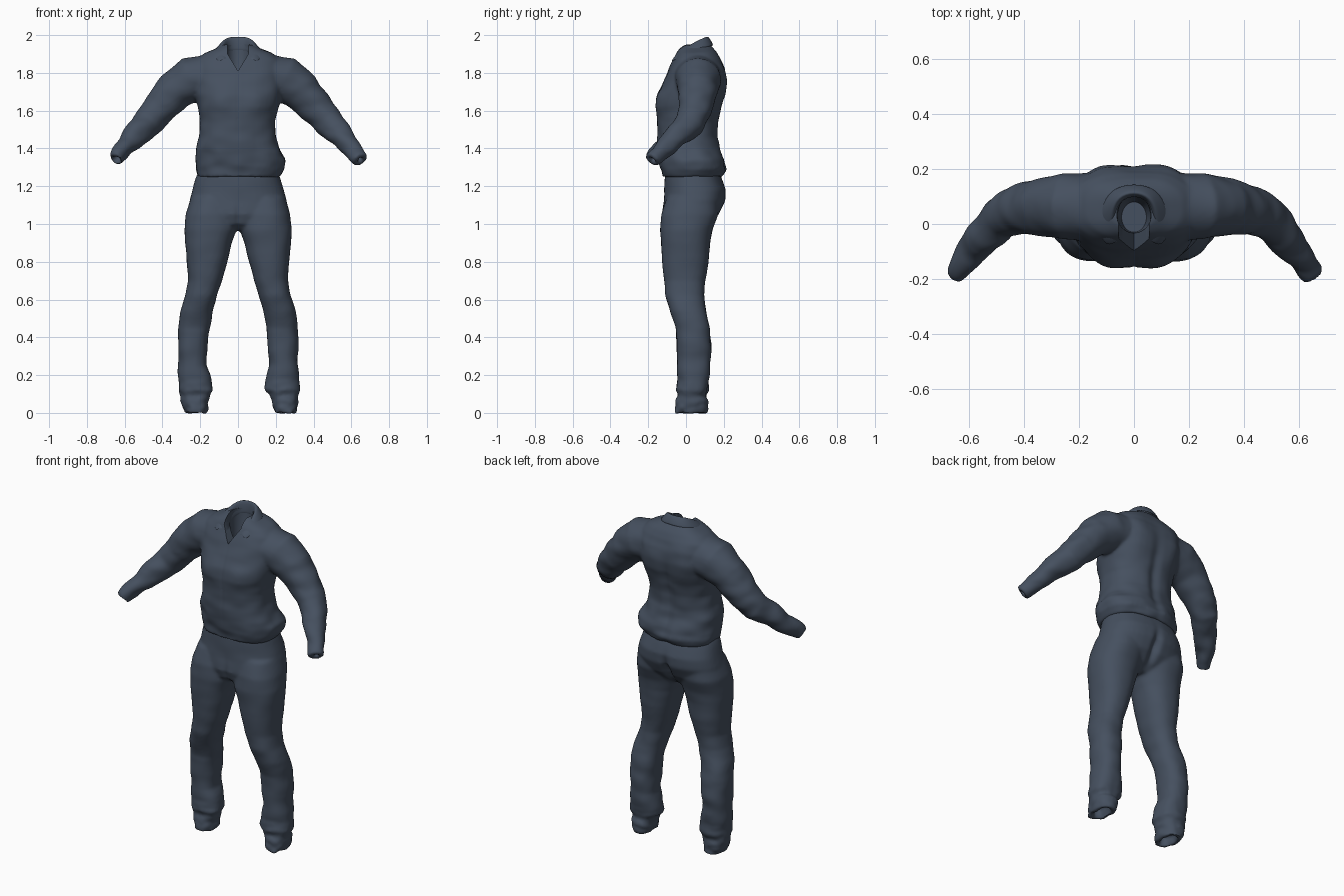
import bpy, bmesh, math
from mathutils import Vector, noise

if "Cube" in bpy.data.objects:
    bpy.data.objects.remove(bpy.data.objects["Cube"])

cloth = bpy.data.materials.new("slate_cloth")
cloth.diffuse_color = (0.06, 0.08, 0.115, 1)
cloth.use_nodes = True
cloth.node_tree.nodes["Principled BSDF"].inputs["Base Color"].default_value = cloth.diffuse_color
N = 40


def loft(bm, rings, power=2.3):
    """Closed skin through rings of (centre, side axis, depth axis)."""
    loops = []
    for c, u, v in rings:
        loop = []
        for i in range(N):
            a = 2 * math.pi * i / N
            p, q = math.cos(a), math.sin(a)
            p = math.copysign(abs(p) ** (2 / power), p)
            q = math.copysign(abs(q) ** (2 / power), q)
            loop.append(bm.verts.new(c + u * p + v * q))
        loops.append(loop)
    for a, b in zip(loops, loops[1:]):
        for i in range(N):
            j = (i + 1) % N
            bm.faces.new((a[i], a[j], b[j], b[i]))
    bm.faces.new(loops[0][::-1])
    bm.faces.new(loops[-1])


def flat_ring(z, x0, x1, y0, y1):
    return (Vector(((x0 + x1) / 2, (y0 + y1) / 2, z)),
            Vector(((x1 - x0) / 2, 0, 0)), Vector((0, (y1 - y0) / 2, 0)))


def make_object(name, bm):
    bmesh.ops.recalc_face_normals(bm, faces=bm.faces)
    me = bpy.data.meshes.new(name)
    bm.to_mesh(me)
    bm.free()
    me.materials.append(cloth)
    ob = bpy.data.objects.new(name, me)
    bpy.context.collection.objects.link(ob)
    return ob


def apply_all(ob):
    bpy.ops.object.select_all(action='DESELECT')
    bpy.context.view_layer.objects.active = ob
    ob.select_set(True)
    for m in list(ob.modifiers):
        bpy.ops.object.modifier_apply(modifier=m.name)


def fuse(ob, smooth):
    """Merge overlapping volumes into one soft skin."""
    r = ob.modifiers.new("fuse", 'REMESH')
    r.mode, r.voxel_size = 'VOXEL', 0.009
    s = ob.modifiers.new("soften", 'SMOOTH')
    s.factor, s.iterations = 0.5, smooth
    apply_all(ob)


def bump(p, c, s):
    return math.exp(-sum(((p[i] - c[i]) / s[i]) ** 2 for i in range(3)))


def sculpt(ob, rule):
    """Push the vertices along their normals by a rule."""
    moves = [(v, v.normal * rule(v.co, v.normal)) for v in ob.data.vertices]
    for v, d in moves:
        v.co += d


def shade(ob):
    apply_all(ob)
    bpy.ops.object.shade_smooth_by_angle(angle=math.radians(50))


# Trousers: pelvis plus two legs with hollow cuffs
bm = bmesh.new()
pelvis = [(1.33, .185, -.10, .15), (1.25, .222, -.112, .185), (1.18, .243, -.115, .212),
          (1.12, .258, -.118, .208), (1.05, .262, -.128, .175), (1.0, .2, -.11, .13),
          (.965, .1, -.06, .08)]
loft(bm, [flat_ring(z, -x, x, a, b) for z, x, a, b in pelvis])
# height, inner x, outer x, front y, back y
leg = [(1.14, .02, .25, -.10, .17), (1.05, .005, .276, -.132, .17), (.97, .008, .284, -.136, .14),
       (.9, .033, .28, -.132, .127), (.8, .058, .272, -.126, .12), (.7, .085, .264, -.116, .102),
       (.62, .112, .278, -.108, .095), (.54, .132, .305, -.085, .105), (.45, .148, .315, -.055, .125),
       (.35, .16, .318, -.05, .135), (.25, .165, .318, -.046, .128), (.18, .145, .318, -.046, .12),
       (.12, .136, .322, -.056, .118), (.09, .158, .31, -.045, .105), (.06, .17, .31, -.055, .118),
       (0, .178, .295, -.062, .112), (0, .202, .272, -.038, .09), (.06, .205, .27, -.035, .085)]
for side in (-1, 1):
    rings = []
    for z, a, b, y0, y1 in leg:
        shift = .014 * max(0, 1 - z / .25)
        rings.append(flat_ring(z, side * a + shift, side * b + shift, y0, y1))
    loft(bm, rings)
trousers = make_object("trousers", bm)
fuse(trousers, 7)


def trouser_folds(p, n):
    d = -.03 * bump(p, (0, .2, 1.06), (.022, .09, .09))       # seat cleft
    d -= .008 * bump(p, (0, -.13, 1.02), (.015, .06, .08))     # fly seam
    low = max(0, min(1, (.75 - p.z) / .5))
    d += (.003 + .005 * low) * noise.noise(Vector((p.x * 9, p.y * 9, p.z * 12)))
    d += .007 * max(0, 1 - p.z / .22) * noise.noise(Vector((p.x * 20, p.y * 20, p.z * 35)))
    return d


sculpt(trousers, trouser_folds)
shade(trousers)

# Shirt: body with a rolled hem, plus sleeves
bm = bmesh.new()
body = [(1.3, -.17, .18, -.07, .13), (1.25, -.19, .2, -.10, .16), (1.25, -.215, .222, -.128, .192),
        (1.29, -.222, .248, -.132, .212), (1.34, -.222, .252, -.14, .2), (1.4, -.222, .22, -.15, .178),
        (1.46, -.208, .2, -.152, .168), (1.54, -.2, .195, -.152, .172), (1.62, -.212, .215, -.158, .188),
        (1.68, -.225, .23, -.148, .205), (1.75, -.235, .24, -.122, .213), (1.82, -.24, .24, -.092, .205),
        (1.87, -.225, .225, -.07, .187), (1.905, -.18, .18, -.052, .165), (1.93, -.12, .12, -.035, .145),
        (1.95, -.085, .085, -.01, .13)]
loft(bm, [flat_ring(*r) for r in body], 2.45)
# centre x, y, z, radius
arm = [(.17, .06, 1.775, .12), (.25, .065, 1.765, .12), (.335, .062, 1.705, .105),
       (.42, .052, 1.61, .089), (.485, .022, 1.53, .078), (.54, -.04, 1.475, .067),
       (.595, -.105, 1.41, .053), (.63, -.155, 1.365, .044), (.648, -.178, 1.34, .041),
       (.648, -.178, 1.34, .02), (.625, -.148, 1.37, .018)]
for side in (-1, 1):
    pts = [Vector((side * x, y, z)) for x, y, z, r in arm]
    rings = []
    for i, p in enumerate(pts):
        k = min(i, 7)
        t = (pts[k + 1] - pts[max(k - 1, 0)]).normalized()
        u = t.cross(Vector((0, 1, 0))).normalized()
        v = u.cross(t)
        rings.append((p, u * arm[i][3], v * arm[i][3]))
    loft(bm, rings, 2.0)
shirt = make_object("shirt", bm)
fuse(shirt, 7)


def shirt_folds(p, n):
    d = 0
    for s in (-1, 1):
        d += .012 * bump(p, (s * .1, -.15, 1.65), (.07, .08, .06))    # chest
        d += .012 * bump(p, (s * .12, .2, 1.74), (.07, .08, .12))     # shoulder blades
    d -= .014 * bump(p, (0, .19, 1.52), (.03, .08, .22))              # spine hollow
    d -= .004 * bump(p, (0, -.15, 1.6), (.006, .1, .22))              # front placket
    wrinkle = noise.noise(Vector((p.x * 10, p.y * 10, p.z * 16)))
    outer = max(0, min(1, (abs(p.x) - .25) / .2))
    hem = bump(p, (0, 0, 1.32), (9, 9, .12))
    return d + (.004 + .005 * outer + .006 * hem) * wrinkle


sculpt(shirt, shirt_folds)
# Neck opening: round well and front V notch
bm = bmesh.new()
loft(bm, [flat_ring(1.76, -.045, .045, -.03, .08), flat_ring(1.88, -.06, .06, -.035, .1),
          flat_ring(2.05, -.065, .065, -.04, .105)], 2)
well = make_object("neck_well_cutter", bm)
bm = bmesh.new()
outline = [(0, 1.81), (.055, 1.9), (.06, 2.05), (-.06, 2.05), (-.055, 1.9)]
front = [bm.verts.new((x, -.25, z)) for x, z in outline]
back = [bm.verts.new((x, .03, z)) for x, z in outline]
bm.faces.new(front)
bm.faces.new(back[::-1])
for i in range(5):
    j = (i + 1) % 5
    bm.faces.new((front[i], back[i], back[j], front[j]))
notch = make_object("neck_notch_cutter", bm)
for cutter in (well, notch):
    cutter.hide_render = True
    m = shirt.modifiers.new("cut", 'BOOLEAN')
    m.operation, m.object, m.solver = 'DIFFERENCE', cutter, 'EXACT'
shade(shirt)
for cutter in (well, notch):
    bpy.data.objects.remove(cutter)

# Collar: stand, fold line and turned-down leaf, mirrored
stand = [(0, .104, 1.92), (.05, .088, 1.915), (.062, .03, 1.895), (.054, -.025, 1.87), (.02, -.072, 1.825)]
fold = [(0, .112, 1.997), (.055, .094, 1.995), (.076, .04, 1.965), (.07, -.012, 1.925), (.045, -.055, 1.87)]
mid = [(0, .128, 1.985), (.066, .108, 1.982), (.094, .045, 1.955), (.096, -.025, 1.918), (.072, -.072, 1.878)]
leaf = [(0, .15, 1.945), (.085, .13, 1.94), (.125, .055, 1.925), (.13, -.03, 1.893), (.102, -.082, 1.85)]
bm = bmesh.new()
rows = [[bm.verts.new(p) for p in row] for row in (stand, fold, mid, leaf)]
for a, b in zip(rows, rows[1:]):
    for i in range(4):
        bm.faces.new((a[i], a[i + 1], b[i + 1], b[i]))
collar = make_object("collar", bm)
m = collar.modifiers.new("mirror", 'MIRROR')
m.use_clip = True
m = collar.modifiers.new("thickness", 'SOLIDIFY')
m.thickness, m.offset = .008, 0
m = collar.modifiers.new("round", 'SUBSURF')
m.levels = m.render_levels = 2
shade(collar)
